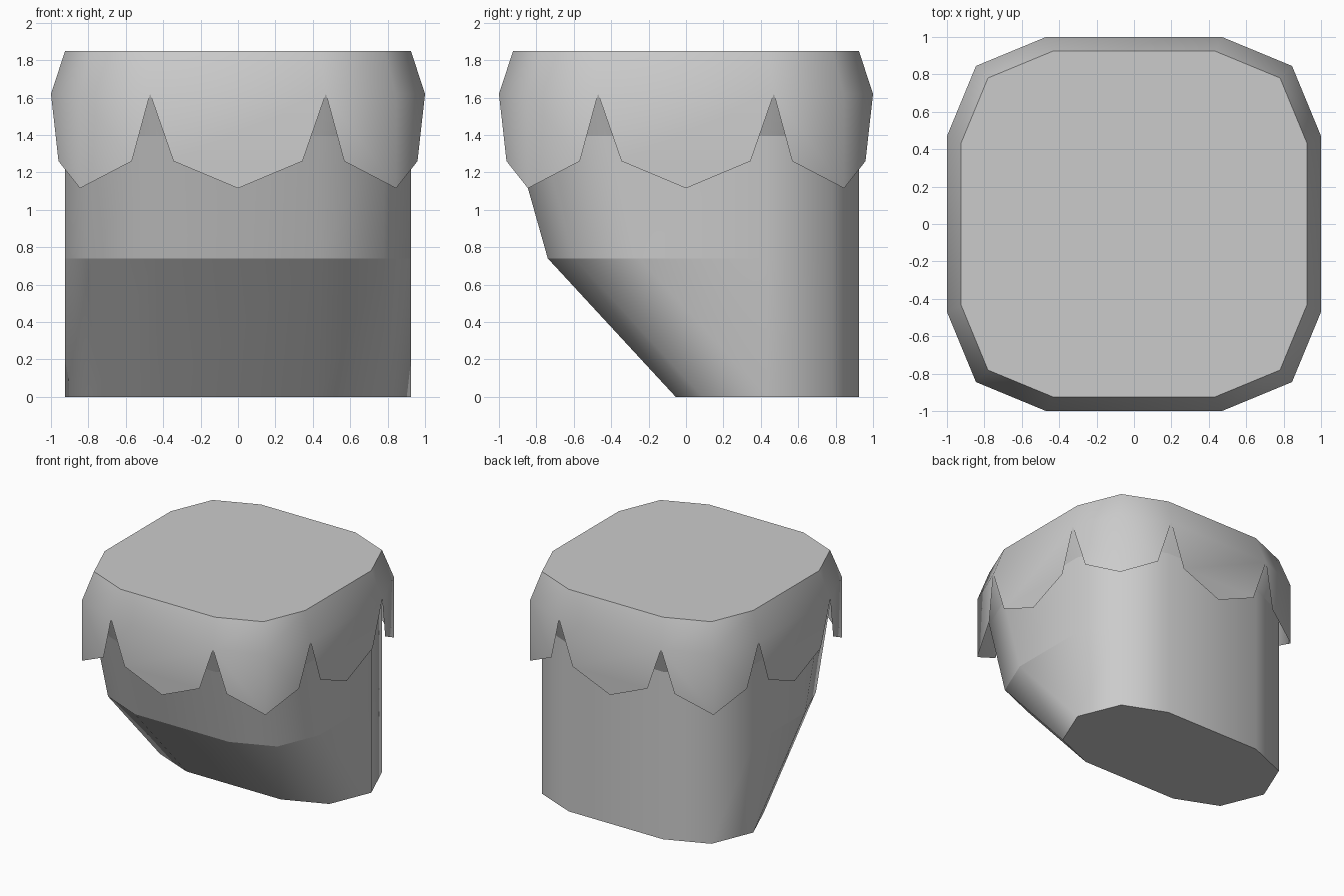
import bpy, bmesh

if "Cube" in bpy.data.objects:
    bpy.data.objects.remove(bpy.data.objects["Cube"])

# One twelve-sided rounded-square outline (outer size), counter-clockwise from above
QUARTER = [(1.0, 0.47), (0.845, 0.845), (0.47, 1.0)]
OUTLINE = []
for c, s in ((1, 0), (0, 1), (-1, 0), (0, -1)):
    OUTLINE += [(x * c - y * s, x * s + y * c) for x, y in QUARTER]
N = len(OUTLINE)
INNER = 0.924


def ring(bm, z, scale, shift=0.0):
    """Outline at height z; the front half is pushed back by shift."""
    return [bm.verts.new((x * scale, y * scale + (shift if y < 0 else 0), z))
            for x, y in OUTLINE]


def bridge(bm, low, high):
    for i in range(N):
        j = (i + 1) % N
        bm.faces.new((low[i], low[j], high[j], high[i]))


def finish(bm, name, sharp_heights):
    bmesh.ops.remove_doubles(bm, verts=bm.verts[:], dist=0.001)
    for f in bm.faces:
        f.smooth = True
    for e in bm.edges:
        a, b = (v.co.z for v in e.verts)
        if abs(a - b) < 1e-4 and any(abs(a - z) < 1e-3 for z in sharp_heights):
            e.smooth = False
    mesh = bpy.data.meshes.new(name)
    bm.to_mesh(mesh)
    bm.free()
    obj = bpy.data.objects.new(name, mesh)
    bpy.context.collection.objects.link(obj)
    return obj


# Body: straight back, undercut front, flared ledge under the cover
bm = bmesh.new()
rings = [ring(bm, 0.0, INNER, 0.94 * INNER), ring(bm, 0.74, INNER, 0.185),
         ring(bm, 1.395, INNER), ring(bm, 1.62, 1.0)]
for low, high in zip(rings, rings[1:]):
    bridge(bm, low, high)
bm.faces.new(rings[0][::-1])
finish(bm, "body", (0.0, 0.74, 1.395))

# Cover: bevelled top with hanging scalloped flaps
bm = bmesh.new()
rim, top = ring(bm, 1.62, 1.0), ring(bm, 1.85, INNER)
bridge(bm, rim, top)
bm.faces.new(top)


def hem(a, b, t, z):
    """Hem point at fraction t between two rim corners."""
    p = a.co.lerp(b.co, t)
    return bm.verts.new((p.x, p.y, z))


for k in range(0, N, 3):
    a, b, c, d = (rim[(k + i) % N] for i in range(4))
    # corner flap, folded at its middle
    mid = hem(b, b, 0, 1.115)
    bm.faces.new((a, hem(a, b, 0.26, 1.26), mid, b))
    bm.faces.new((b, mid, hem(b, c, 0.74, 1.26), c))
    # straight side flap
    bm.faces.new((c, hem(c, d, 0.133, 1.26), hem(c, d, 0.5, 1.115),
                  hem(c, d, 0.867, 1.26), d))
finish(bm, "cover", (1.85,))
